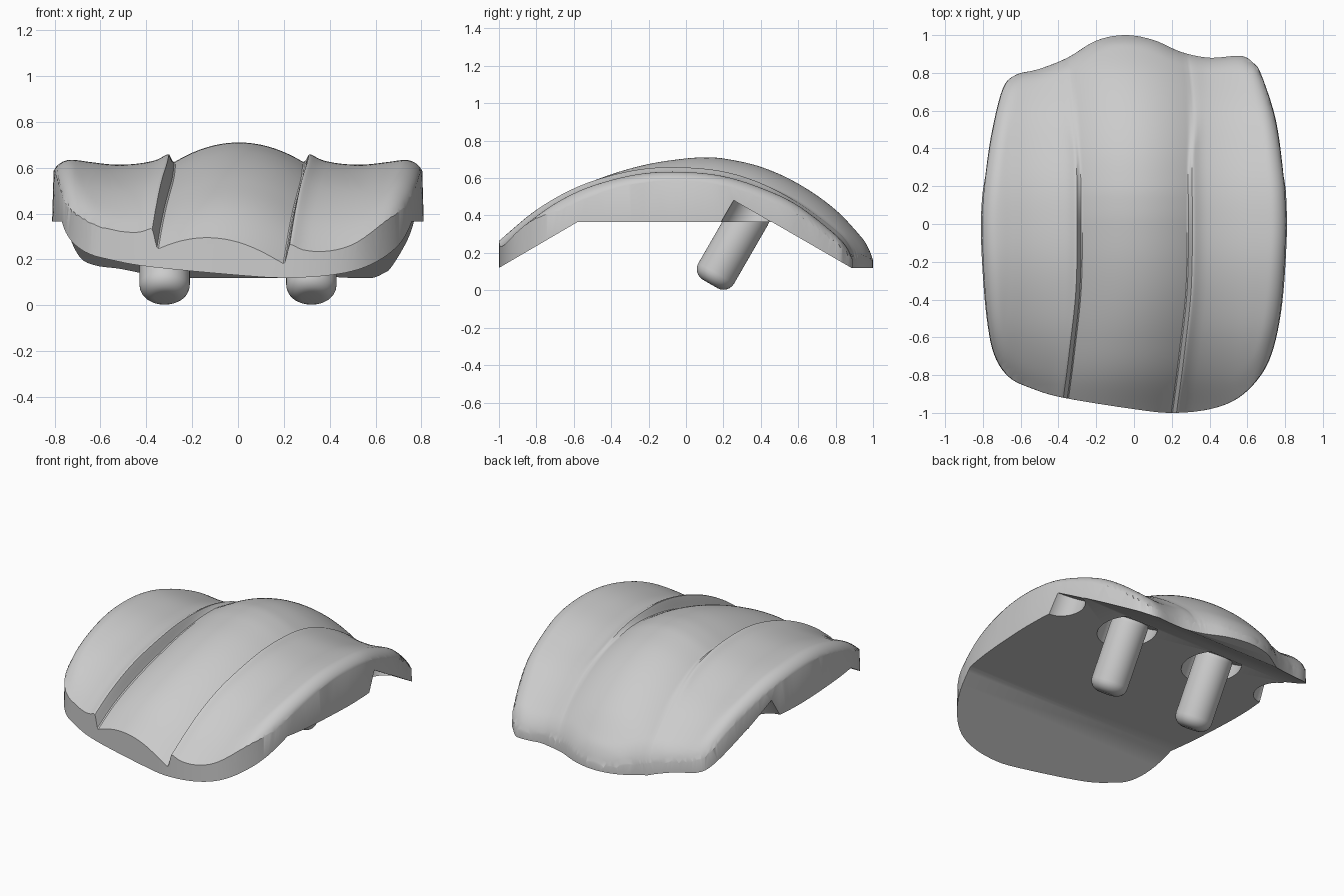
import bpy, bmesh, math
from mathutils import Vector

if "Cube" in bpy.data.objects:
    bpy.data.objects.remove(bpy.data.objects["Cube"])


def curve(pts):
    """Smooth 1D interpolation through (position, value) pairs."""
    n = len(pts)
    m = [(pts[min(i + 1, n - 1)][1] - pts[max(i - 1, 0)][1]) /
         (pts[min(i + 1, n - 1)][0] - pts[max(i - 1, 0)][0]) for i in range(n)]

    def f(x):
        x = max(pts[0][0], min(pts[-1][0], x))
        i = next(k for k in range(n - 1) if x <= pts[k + 1][0])
        (x0, a), (x1, b) = pts[i], pts[i + 1]
        d = x1 - x0
        t = (x - x0) / d
        return (a * (1 + 2 * t) * (1 - t) ** 2 + m[i] * d * t * (1 - t) ** 2
                + b * t * t * (3 - 2 * t) + m[i + 1] * d * t * t * (t - 1))
    return f


def step(a, b, x):
    t = max(0, min(1, (x - a) / (b - a)))
    return t * t * (3 - 2 * t)


def closed_spline(pts, sub):
    p = [Vector(q) for q in pts]
    out = []
    for i in range(len(p)):
        a, b, c, d = (p[(i + k) % len(p)] for k in (-1, 0, 1, 2))
        for j in range(sub):
            t = j / sub
            out.append(0.5 * (2 * b + (c - a) * t + (2 * a - 5 * b + 4 * c - d) * t * t
                              + (3 * b - a - 3 * c + d) * t ** 3))
    return out


def mesh_object(name, verts, faces):
    bm = bmesh.new()
    vs = [bm.verts.new(v) for v in verts]
    for f in faces:
        bm.faces.new([vs[i] for i in f])
    bmesh.ops.recalc_face_normals(bm, faces=bm.faces)
    me = bpy.data.meshes.new(name)
    bm.to_mesh(me)
    bm.free()
    ob = bpy.data.objects.new(name, me)
    bpy.context.collection.objects.link(ob)
    return ob


def loft(name, bottom, top):
    n = len(bottom)
    faces = [tuple(range(n)), tuple(range(n, 2 * n))]
    faces += [(i, (i + 1) % n, n + (i + 1) % n, n + i) for i in range(n)]
    return mesh_object(name, bottom + top, faces)


def boolean(ob, tool, op):
    mod = ob.modifiers.new("cut", 'BOOLEAN')
    mod.operation, mod.object, mod.solver = op, tool, 'EXACT'
    bpy.context.view_layer.objects.active = ob
    bpy.ops.object.modifier_apply(modifier=mod.name)
    bpy.data.objects.remove(tool, do_unlink=True)


def smooth(ob):
    bpy.ops.object.select_all(action='DESELECT')
    ob.select_set(True)
    bpy.context.view_layer.objects.active = ob
    bpy.ops.object.shade_smooth_by_angle(angle=math.radians(32))


# Plan outline of the shell
outline = closed_spline([
    (.2, -1), (.4, -.98), (.55, -.92), (.67, -.8), (.74, -.65), (.785, -.42), (.808, -.1),
    (.808, .1), (.795, .26), (.75, .55), (.67, .79), (.63, .85), (.56, .89), (.4, .88),
    (.25, .91), (.1, .975), (-.05, 1), (-.2, .97), (-.35, .88), (-.5, .82), (-.62, .79),
    (-.69, .72), (-.75, .5), (-.79, .26), (-.81, .05), (-.805, -.2), (-.78, -.5),
    (-.74, -.69), (-.66, -.81), (-.54, -.87), (-.37, -.92), (0, -.98)], 5)
segs = [(a, b - a) for a, b in zip(outline, outline[1:] + outline[:1])]

# Profiles of the domed top
centre_height = curve([(-1, .265), (-.8, .43), (-.6, .54), (-.4, .62), (-.2, .675), (0, .705),
                       (.1, .71), (.2, .705), (.4, .66), (.6, .57), (.8, .43), (.95, .27), (1, .2)])
side_height = curve([(-1, .265), (-.8, .43), (-.6, .545), (-.4, .615), (-.2, .653), (0, .657),
                     (.2, .635), (.4, .575), (.6, .485), (.8, .335), (.9, .24), (1, .14)])
dish = curve([(.28, 0), (.31, 0), (.36, -.025), (.45, -.042), (.55, -.045),
              (.65, -.034), (.72, -.025), (.82, -.025), (1, -.025)])
shift = curve([(-1, -.08), (-.7, -.04), (-.3, 0), (.4, 0), (.7, -.012), (1, -.05)])


def edge_distance(x, y):
    """Distance to the outline, negative outside."""
    best, inside = 9, False
    for a, d in segs:
        px, py = x - a.x, y - a.y
        t = max(0, min(1, (px * d.x + py * d.y) / (d.x * d.x + d.y * d.y)))
        best = min(best, (px - t * d.x) ** 2 + (py - t * d.y) ** 2)
        if (py < 0) != (py < d.y) and px < py * d.x / d.y:
            inside = not inside
    return math.sqrt(best) * (1 if inside else -1)


def height(u, x, y):
    a = abs(u)
    lobe = centre_height(y) - .085 * (min(a, .32) / .28) ** 2
    side = side_height(y) + dish(max(a, .28))
    k = step(.278, .308 + .1 * step(.3, .8, y), a)
    z = lobe * (1 - k) + side * k
    # rounded rim along the sides and back
    r = .085 - .025 * step(.6, .9, y)
    q = max(0, min(1, 1 - edge_distance(x, y) / r))
    return z - step(-.92, -.6, y) * .9 * r * (1 - math.sqrt(1 - q * q))


half = [i * .02 for i in range(14)] + [.27 + i * .007 for i in range(9)]
half += [.34 + i * .022 for i in range(15)] + [.66 + i * .01 for i in range(26)]
cols = [-v for v in reversed(half[1:])] + half
rows = [-1.03 + i * .03 for i in range(60)] + [.765 + i * .01 for i in range(28)]
nc, nr = len(cols), len(rows)
verts = []
for y in rows:
    c = shift(y)
    for u in cols:
        verts.append((u + c, y, height(u, u + c, y)))
faces = [(j * nc + i, j * nc + i + 1, (j + 1) * nc + i + 1, (j + 1) * nc + i)
         for j in range(nr - 1) for i in range(nc - 1)]
# Close the dome into a solid with a flat base
rim = ([i for i in range(nc)] + [j * nc + nc - 1 for j in range(1, nr)]
       + [(nr - 1) * nc + i for i in range(nc - 2, -1, -1)] + [j * nc for j in range(nr - 2, 0, -1)])
base = len(verts)
verts += [(verts[i][0], verts[i][1], -.1) for i in rim]
m = len(rim)
faces += [(rim[k], rim[(k + 1) % m], base + (k + 1) % m, base + k) for k in range(m)]
faces.append(tuple(range(base, base + m)))
dome = mesh_object("dome_cutter", verts, faces)

# Shell: outline block trimmed by the dome above and a faceted profile below
shell = loft("shell", [(p.x * 1.012, p.y, .02) for p in outline],
             [(p.x * .982, p.y, .85) for p in outline])
boolean(shell, dome, 'INTERSECT')
under = [(-1.2, -.2), (-1.2, .003), (-.58, .365), (.46, .365), (.8845, .12), (1.2, .12), (1.2, -.2)]
boolean(shell, loft("under_cutter", [(-1.2, y, z) for y, z in under],
                    [(1.2, y, z) for y, z in under]), 'DIFFERENCE')

# Pegs square to the rear underside, with bores around them and notches at the sides
axis = Vector((0, .5, math.sqrt(.75)))


def rod(name, x, r, start, end):
    mid = Vector((x, .355, .4256)) + axis * (start + end) / 2
    bpy.ops.mesh.primitive_cylinder_add(vertices=48, radius=r, depth=end - start,
                                        location=mid, rotation=(-math.pi / 6, 0, 0))
    ob = bpy.context.object
    ob.name = name
    return ob


for s, side in ((-1, "left"), (1, "right")):
    boolean(shell, rod("bore_cutter", s * .32, .165, -.5, -.002), 'DIFFERENCE')
    boolean(shell, rod("notch_cutter", s * .8, .115, -.5, -.002), 'DIFFERENCE')
    peg = rod(side + "_peg", s * .32, .11, -.452, .04)
    bev = peg.modifiers.new("round", 'BEVEL')
    bev.width, bev.segments = .065, 6
    bpy.ops.object.modifier_apply(modifier=bev.name)
    smooth(peg)
smooth(shell)
